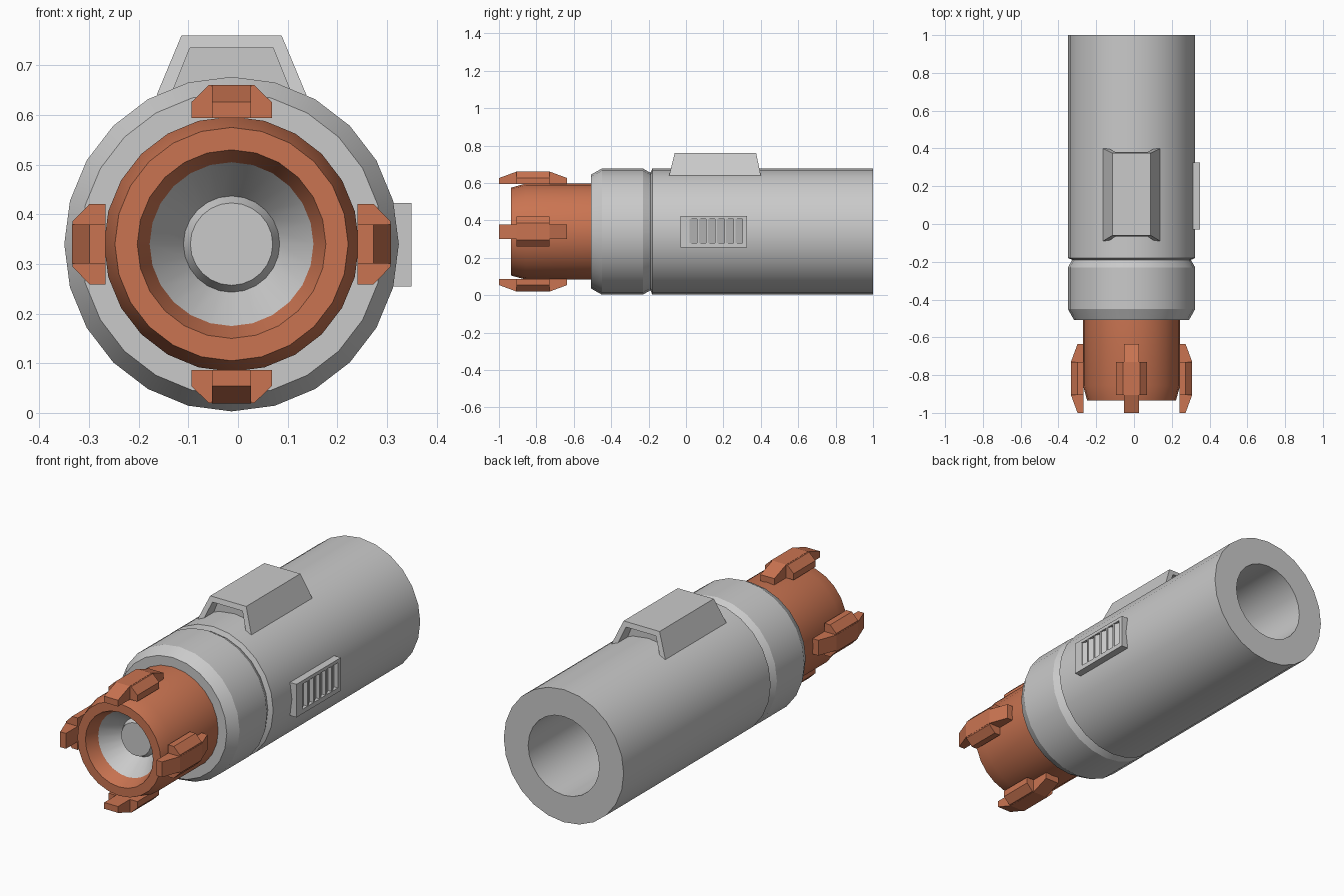
import bpy, bmesh, math
from mathutils import Matrix, Vector

if "Cube" in bpy.data.objects:
    bpy.data.objects.remove(bpy.data.objects["Cube"])

CX, CZ, SIDES = -0.013, 0.34, 24


def material(name, rgb):
    m = bpy.data.materials.new(name)
    m.diffuse_color = (*rgb, 1)
    m.use_nodes = True
    m.node_tree.nodes["Principled BSDF"].inputs["Base Color"].default_value = m.diffuse_color
    return m


GREY = material("light_grey", (0.59, 0.59, 0.59))
ORANGE = material("burnt_orange", (0.59, 0.175, 0.083))


def finish(name, bm, mat, smooth=False):
    bmesh.ops.recalc_face_normals(bm, faces=bm.faces)
    me = bpy.data.meshes.new(name)
    bm.to_mesh(me)
    bm.free()
    me.materials.append(mat)
    ob = bpy.data.objects.new(name, me)
    bpy.context.collection.objects.link(ob)
    if smooth:
        bpy.ops.object.select_all(action='DESELECT')
        ob.select_set(True)
        bpy.context.view_layer.objects.active = ob
        bpy.ops.object.shade_smooth_by_angle(angle=math.radians(17))
    return ob


def bridge(bm, a, b):
    n = len(a)
    for i in range(n):
        j = (i + 1) % n
        bm.faces.new((a[i], a[j], b[j], b[i]))


def lathe(name, profile, mat, closed=False):
    """Turn (y, radius) points around the long axis; cap open ends."""
    bm = bmesh.new()
    rings = []
    for y, r in profile:
        ring = []
        for i in range(SIDES):
            a = 2 * math.pi * i / SIDES
            ring.append(bm.verts.new((CX + r * math.cos(a), y, CZ + r * math.sin(a))))
        rings.append(ring)
    for a, b in zip(rings, rings[1:]):
        bridge(bm, a, b)
    if closed:
        bridge(bm, rings[-1], rings[0])
    else:
        bm.faces.new(rings[0])
        bm.faces.new(rings[-1])
    return finish(name, bm, mat, True)


def prism(bm, pts, offset):
    """Extrude a flat polygon along an offset vector."""
    a = [bm.verts.new(p) for p in pts]
    b = [bm.verts.new(Vector(p) + Vector(offset)) for p in pts]
    bm.faces.new(a)
    bm.faces.new(b)
    bridge(bm, a, b)


def box(bm, lo, hi):
    x0, y0, z0 = lo
    x1, y1, z1 = hi
    prism(bm, [(x0, y0, z0), (x1, y0, z0), (x1, y1, z0), (x0, y1, z0)], (0, 0, z1 - z0))


# Main tube with collar and deep rear bore
lathe("barrel", [(0.0, 0.2), (1, 0.2), (1, 0.337), (-0.18, 0.337), (-0.19, 0.314),
                 (-0.23, 0.337), (-0.45, 0.337), (-0.507, 0.305)], GREY)
# Orange muzzle sleeve
lathe("muzzle_sleeve", [(-0.5, 0.257), (-0.855, 0.257), (-0.935, 0.235), (-0.935, 0.19),
                        (-0.87, 0.165), (-0.5, 0.165)], ORANGE, True)
# Funnel inside the muzzle with a small central boss
lathe("muzzle_funnel", [(-0.55, 0.165), (-0.87, 0.166), (-0.77, 0.097), (-0.80, 0.083)], GREY)

# Four clips around the muzzle
for k, side in enumerate(("top", "left", "bottom", "right")):
    bm = bmesh.new()
    prism(bm, [(-0.039, -1, 0.254), (-0.039, -1, 0.286), (-0.039, -0.905, 0.321),
               (-0.039, -0.73, 0.321), (-0.039, -0.635, 0.286), (-0.039, -0.635, 0.254)],
          (0.078, 0, 0))
    for s in (-1, 1):
        prism(bm, [(s * 0.038, -0.905, 0.254), (s * 0.081, -0.905, 0.254),
                   (s * 0.081, -0.905, 0.286), (s * 0.046, -0.905, 0.320),
                   (s * 0.038, -0.905, 0.320)], (0, 0.175, 0))
    bm.transform(Matrix.Translation((CX, 0, CZ)) @ Matrix.Rotation(-k * math.pi / 2, 4, 'Y'))
    finish(side + "_clip", bm, ORANGE)

# Hollow-ended hood on top
bm = bmesh.new()


def end_y(z, back):
    t = (z - 0.64) / 0.12
    return 0.40 - 0.025 * t if back else -0.09 + 0.03 * t


def hood_loop(half_low, half_top, z_low, z_top, back, y=None):
    pts = [(-half_low, z_low), (half_low, z_low), (half_top, z_top), (-half_top, z_top)]
    return [bm.verts.new((CX + x, end_y(z, back) if y is None else y, z)) for x, z in pts]


outers = []
for back in (False, True):
    outer = hood_loop(0.151, 0.101, 0.64, 0.76, back)
    inner = hood_loop(0.12, 0.084, 0.645, 0.735, back)
    deep = hood_loop(0.12, 0.084, 0.645, 0.735, back, 0.32 if back else -0.01)
    bridge(bm, outer, inner)
    bridge(bm, inner, deep)
    bm.faces.new(deep)
    outers.append(outer)
bridge(bm, *outers)
finish("top_hood", bm, GREY)

# Louvred vent on the right side: back block, rim, dividers, sloped slats
bm = bmesh.new()
Y0, Y1, Z0, Z1, XF = -0.03, 0.325, 0.255, 0.423, 0.35
SY0, SY1, SZ0, SZ1 = 0.01, 0.302, 0.278, 0.406
box(bm, (0.28, Y0, Z0), (0.326, Y1, Z1))
for a, b, c, d in ((Y0, SY0, Z0, Z1), (SY1, Y1, Z0, Z1), (SY0, SY1, Z0, SZ0), (SY0, SY1, SZ1, Z1)):
    box(bm, (0.32, a, c), (XF, b, d))
pitch = (SY1 - SY0) / 6
for i in range(6):
    y = SY0 + i * pitch
    box(bm, (0.32, y, SZ0), (XF - 0.001, y + 0.01, SZ1))
    prism(bm, [(0.32, y + 0.01, SZ0), (0.346, y + 0.01, SZ0), (0.328, y + pitch, SZ0),
               (0.32, y + pitch, SZ0)], (0, 0, SZ1 - SZ0))
finish("side_vent", bm, GREY)
